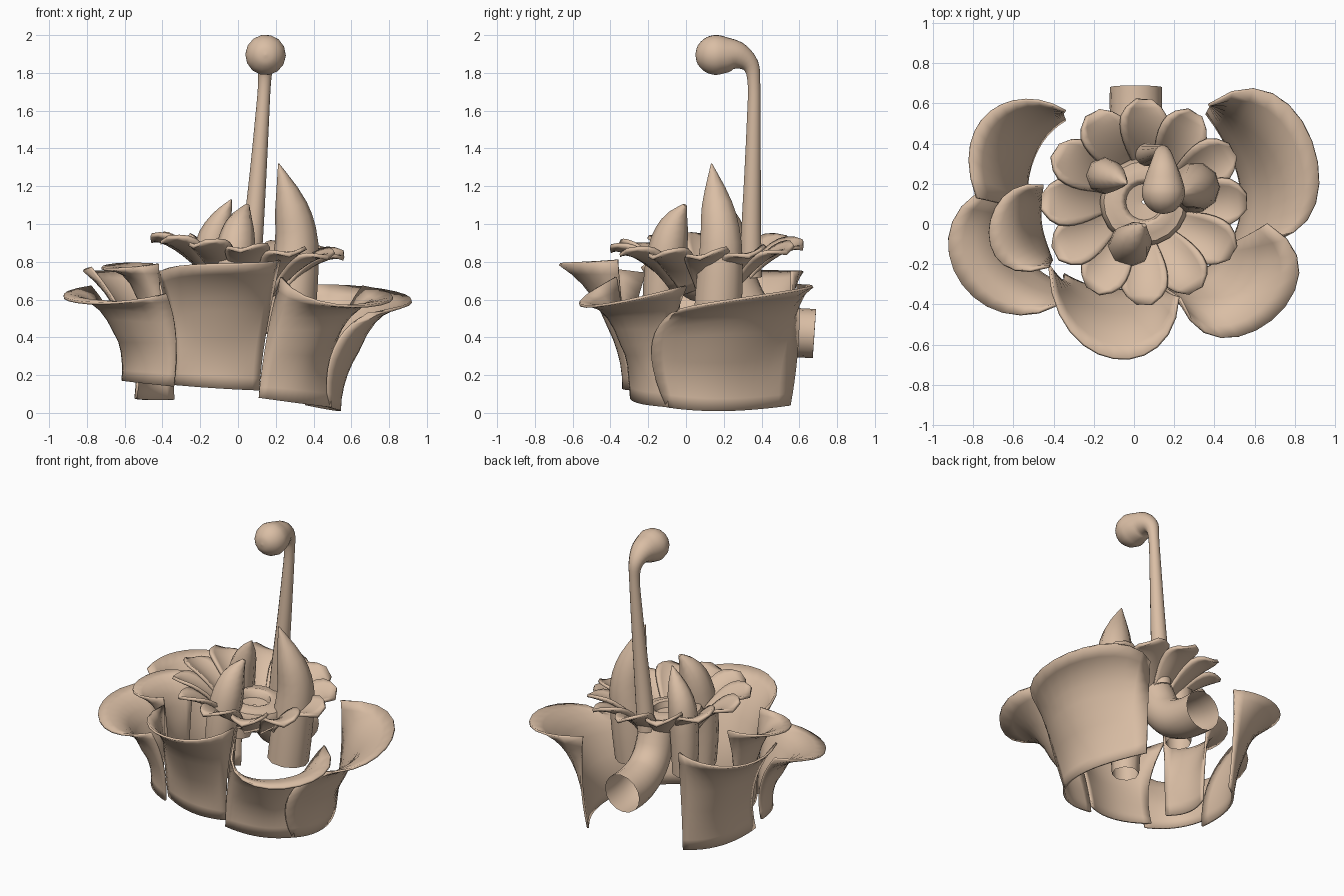
import bpy, bmesh, math
from mathutils import Vector

if "Cube" in bpy.data.objects:
    bpy.data.objects.remove(bpy.data.objects["Cube"])

mat = bpy.data.materials.new("pale_tan")
mat.diffuse_color = (0.70, 0.515, 0.375, 1)
mat.use_nodes = True
mat.node_tree.nodes["Principled BSDF"].inputs["Base Color"].default_value = mat.diffuse_color


def finish(name, bm, thickness=0, angle=50):
    bmesh.ops.recalc_face_normals(bm, faces=bm.faces)
    mesh = bpy.data.meshes.new(name)
    bm.to_mesh(mesh)
    bm.free()
    mesh.materials.append(mat)
    ob = bpy.data.objects.new(name, mesh)
    bpy.context.collection.objects.link(ob)
    if thickness:
        mod = ob.modifiers.new("thickness", 'SOLIDIFY')
        mod.thickness = thickness
        mod.offset = 0
    bpy.ops.object.select_all(action='DESELECT')
    ob.select_set(True)
    bpy.context.view_layer.objects.active = ob
    bpy.ops.object.shade_smooth_by_angle(angle=math.radians(angle))
    return ob


def through(points, t):
    """Smooth curve passing evenly through all points, t in 0..1."""
    n = len(points) - 1
    total = Vector((0, 0, 0))
    for i, p in enumerate(points):
        w = 1.0
        for j in range(n + 1):
            if j != i:
                w *= (t * n - j) / (i - j)
        total += w * Vector(p)
    return total


def spline(points, t):
    """Catmull-Rom curve through (x, y, z, radius) points."""
    n = len(points) - 1
    i = min(int(t * n), n - 1)
    f = t * n - i
    a, b, c, d = (Vector(points[min(max(k, 0), n)]) for k in range(i - 1, i + 3))
    return 0.5 * (2 * b + (c - a) * f + (2 * a - 5 * b + 4 * c - d) * f * f
                  + (3 * b - a - 3 * c + d) * f ** 3)


def grid(bm, rows, closed=False):
    vs = [[bm.verts.new(p) for p in row] for row in rows]
    n = len(vs[0])
    for r0, r1 in zip(vs, vs[1:]):
        for i in range(n if closed else n - 1):
            j = (i + 1) % n
            bm.faces.new((r0[i], r0[j], r1[j], r1[i]))


def tube(name, points, sides=12, steps=14, tip=False):
    bm = bmesh.new()
    rows = []
    side = Vector((1, 0, 0))
    for k in range(steps + 1):
        t = k / steps
        p = spline(points, t)
        tan = (spline(points, min(t + .01, 1)) - spline(points, max(t - .01, 0))).to_3d()
        tan.normalize()
        side = (side - tan * side.dot(tan)).normalized()
        other = tan.cross(side)
        r = max(p[3], 0.003)
        rows.append([p.to_3d() + r * (math.cos(a) * side + math.sin(a) * other)
                     for a in (math.tau * i / sides for i in range(sides))])
    grid(bm, rows, True)
    if tip:
        bm.verts.ensure_lookup_table()
        bm.faces.new(bm.verts[-sides:])
    return finish(name, bm)


def big_petal(name, base, middle, rim, lip=0.06, nu=12, nv=10):
    bm = bmesh.new()
    rows = []
    for j in range(nv + 1):
        v = j / nv
        row = []
        for i in range(nu + 1):
            u = i / nu
            p = through([through(r, u) for r in (base, middle, rim)], v)
            # the lip rolls outward near the rim
            if v > 0.5:
                p.z += lip * math.sin(math.tau * (v - 0.5)) * 4 * u * (1 - u)
            row.append(p)
        rows.append(row)
    grid(bm, rows)
    return finish(name, bm, 0.014)


# Large outer petals: base, middle and rim curves
big_petal("front_petal",
          [(-.35, -.25, .15), (-.11, -.33, .13), (.11, -.28, .12)],
          [(-.36, -.28, .45), (-.1, -.41, .46), (.15, -.33, .45)],
          [(-.42, -.21, .74), (-.25, -.6, .78), (.05, -.65, .79), (.22, -.36, .81)], 0.03)
big_petal("front_right_petal",
          [(.11, -.29, .08), (.33, -.24, .05), (.49, -.09, .03)],
          [(.15, -.32, .38), (.41, -.31, .36), (.52, -.08, .38)],
          [(.23, -.37, .72), (.52, -.56, .57), (.80, -.33, .59), (.66, .0, .67)])
big_petal("back_right_petal",
          [(.48, -.1, .03), (.53, .2, .01), (.36, .55, .04)],
          [(.51, -.18, .34), (.63, .2, .33), (.38, .59, .36)],
          [(.69, -.07, .53), (.92, .2, .59), (.77, .59, .65), (.37, .59, .68)], 0.05)
big_petal("front_left_petal",
          [(-.61, .05, .17), (-.53, -.18, .16), (-.34, -.3, .14)],
          [(-.64, .1, .43), (-.6, -.2, .42), (-.33, -.35, .42)],
          [(-.78, .15, .67), (-.92, -.15, .61), (-.73, -.41, .58), (-.38, -.4, .63)])
big_petal("back_left_petal",
          [(-.54, .02, .08), (-.5, .33, .07), (-.34, .52, .07)],
          [(-.57, .07, .42), (-.56, .39, .42), (-.35, .55, .42)],
          [(-.78, .13, .77), (-.79, .46, .75), (-.6, .61, .75), (-.34, .56, .75)], 0.04)
big_petal("small_left_petal",
          [(-.46, .12, .2), (-.47, -.03, .18), (-.41, -.18, .2)],
          [(-.46, .14, .52), (-.5, -.03, .52), (-.41, -.19, .52)],
          [(-.45, .19, .79), (-.69, .08, .78), (-.69, -.16, .76), (-.42, -.21, .79)])

# Ring of small scooped petals around the tilted flower head
CX, CY = 0.05, 0.11


def tilt(x, y):
    return -0.09 * (x - CX) + 0.02 * (y - CY)


COUNT = 12
for k in range(COUNT):
    a = math.tau * k / COUNT + math.pi / 2
    out = Vector((math.cos(a), math.sin(a), 0))
    across = Vector((-out.y, out.x, 0))
    bm = bmesh.new()
    rows = []
    for j in range(9):
        v = j / 8
        half = 0.05 + 0.065 * math.sin(math.pi * min(v * 0.78, 1)) ** 1.2
        if v > 0.7:
            half *= math.sqrt(max(1 - ((v - 0.7) / 0.33) ** 2, 0.05))
        row = []
        for i in range(9):
            u = i / 4 - 1
            r = 0.17 + 0.34 * v
            p = Vector((CX, CY, 0)) + out * r + across * (u * half)
            p.z = 0.66 + 0.22 * (1 - (1 - v) ** 1.7) \
                + 0.045 * u * u * math.sin(math.pi * v) + 0.018 * u + tilt(p.x, p.y)
            row.append(p)
        rows.append(row)
    grid(bm, rows)
    finish(f"ring_petal_{k + 1}", bm, 0.02)

# Rounded flower head with a raised, hollow centre
bm = bmesh.new()
profile = [(.01, .58), (.09, .6), (.16, .64), (.2, .69), (.22, .74), (.2, .78),
           (.16, .785), (.12, .80), (.10, .79), (.09, .75), (.01, .74)]
grid(bm, [[(CX + r * math.cos(a), CY + r * math.sin(a),
            z + tilt(CX + r * math.cos(a), CY))
           for a in (math.tau * i / 20 for i in range(20))] for r, z in profile], True)
finish("flower_head", bm)

# Bent stem opening to the back
tube("stem", [(.01, .68, .42, .13), (.01, .55, .43, .13), (.02, .42, .47, .125),
              (.03, .32, .56, .12), (.04, .26, .7, .115)], 16, 12)

# Pointed buds leaning to the middle
tube("right_bud", [(.27, .16, .41, .13), (.29, .175, .65, .13), (.31, .185, .9, .115),
                   (.28, .165, 1.1, .085), (.215, .135, 1.32, .003)], 10, 12, True)
tube("front_bud", [(-.04, -.13, .34, .085), (-.04, -.13, .6, .1), (-.015, -.1, .85, .105),
                   (.01, -.06, 1.0, .075), (.05, -.005, 1.1, .012)], 8, 12, True)
tube("left_bud", [(-.16, .24, .44, .08), (-.16, .24, .65, .09), (-.14, .24, .88, .09),
                  (-.09, .225, 1.02, .06), (-.035, .2, 1.13, .003)], 8, 12, True)

# Tall pistil with a hooked, ball-shaped end
tube("pistil", [(.06, .345, .72, .058), (.08, .345, .95, .054), (.105, .352, 1.25, .045),
                (.125, .358, 1.52, .038), (.14, .36, 1.74, .034), (.143, .342, 1.84, .046),
                (.145, .275, 1.89, .075), (.146, .2, 1.895, .1), (.146, .15, 1.895, .107),
                (.146, .1, 1.895, .09), (.146, .062, 1.895, .05), (.146, .05, 1.895, .003)],
     14, 44, True)
